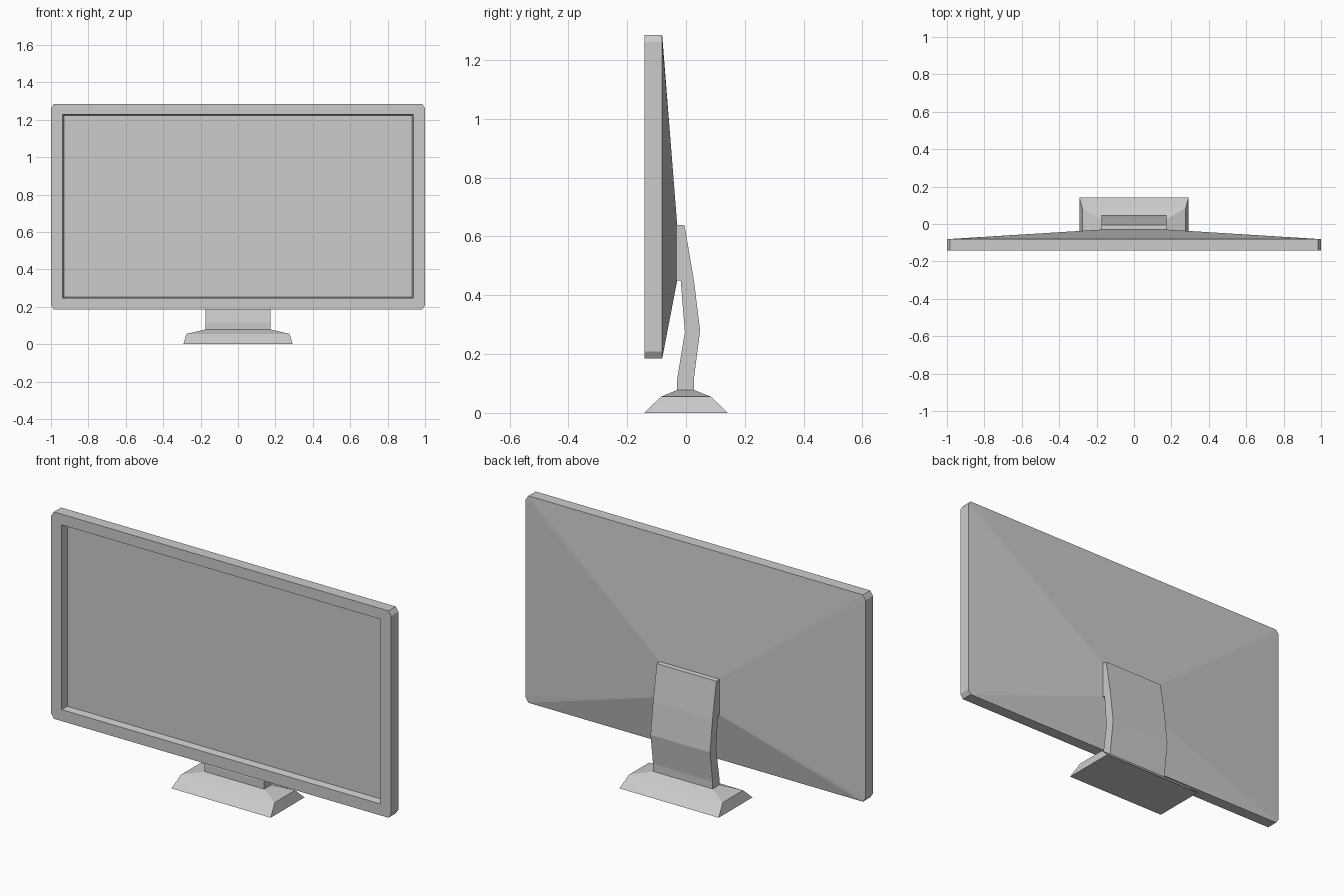
import bpy, bmesh

if "Cube" in bpy.data.objects:
    bpy.data.objects.remove(bpy.data.objects["Cube"])


def make_object(name, build):
    bm = bmesh.new()
    build(bm)
    bmesh.ops.recalc_face_normals(bm, faces=bm.faces)
    mesh = bpy.data.meshes.new(name)
    bm.to_mesh(mesh)
    bm.free()
    obj = bpy.data.objects.new(name, mesh)
    bpy.context.collection.objects.link(obj)
    return obj


def loft(bm, rings):
    """Bridge successive equal-length rings of points and cap both ends."""
    loops = [[bm.verts.new(p) for p in ring] for ring in rings]
    n = len(loops[0])
    for a, b in zip(loops, loops[1:]):
        for i in range(n):
            j = (i + 1) % n
            bm.faces.new((a[i], a[j], b[j], b[i]))
    bm.faces.new(loops[0])
    bm.faces.new(loops[-1])


def panel_ring(hx, z0, z1, y, cx=0.0, cz=0.0):
    """Rectangle in the xz plane, each corner split into a chamfer pair."""
    return [(-hx + cx, y, z0), (hx - cx, y, z0), (hx, y, z0 + cz), (hx, y, z1 - cz),
            (hx - cx, y, z1), (-hx + cx, y, z1), (-hx, y, z1 - cz), (-hx, y, z0 + cz)]


# Screen housing: recessed display, bezel, rim and tapered back
def screen(bm):
    loft(bm, [
        panel_ring(0.93, 0.252, 1.222, -0.105),
        panel_ring(0.938, 0.246, 1.228, -0.142),
        panel_ring(1.0, 0.185, 1.285, -0.142, 0.016, 0.024),
        panel_ring(1.0, 0.185, 1.285, -0.081, 0.016, 0.024),
        panel_ring(0.175, 0.45, 0.64, -0.03),
    ])
    bmesh.ops.remove_doubles(bm, verts=bm.verts, dist=1e-5)


# Bent support arm, side profile swept across x
ARM = [(-0.03, 0.64), (-0.03, 0.45), (-0.018, 0.45), (-0.004, 0.275), (-0.03, 0.115),
       (-0.03, 0.078), (0.027, 0.078), (0.027, 0.118), (0.048, 0.28), (0.027, 0.45),
       (-0.005, 0.638)]


def arm(bm):
    loft(bm, [[(x, y, z) for y, z in ARM] for x in (-0.175, 0.175)])


# Stepped foot narrowing up to the arm
def foot(bm):
    levels = [(0.292, -0.142, 0.142, 0.0), (0.276, -0.085, 0.085, 0.055),
              (0.175, -0.03, 0.027, 0.078)]
    loft(bm, [[(-hx, y0, z), (hx, y0, z), (hx, y1, z), (-hx, y1, z)]
              for hx, y0, y1, z in levels])


make_object("screen_housing", screen)
make_object("support_arm", arm)
make_object("stand_foot", foot)
